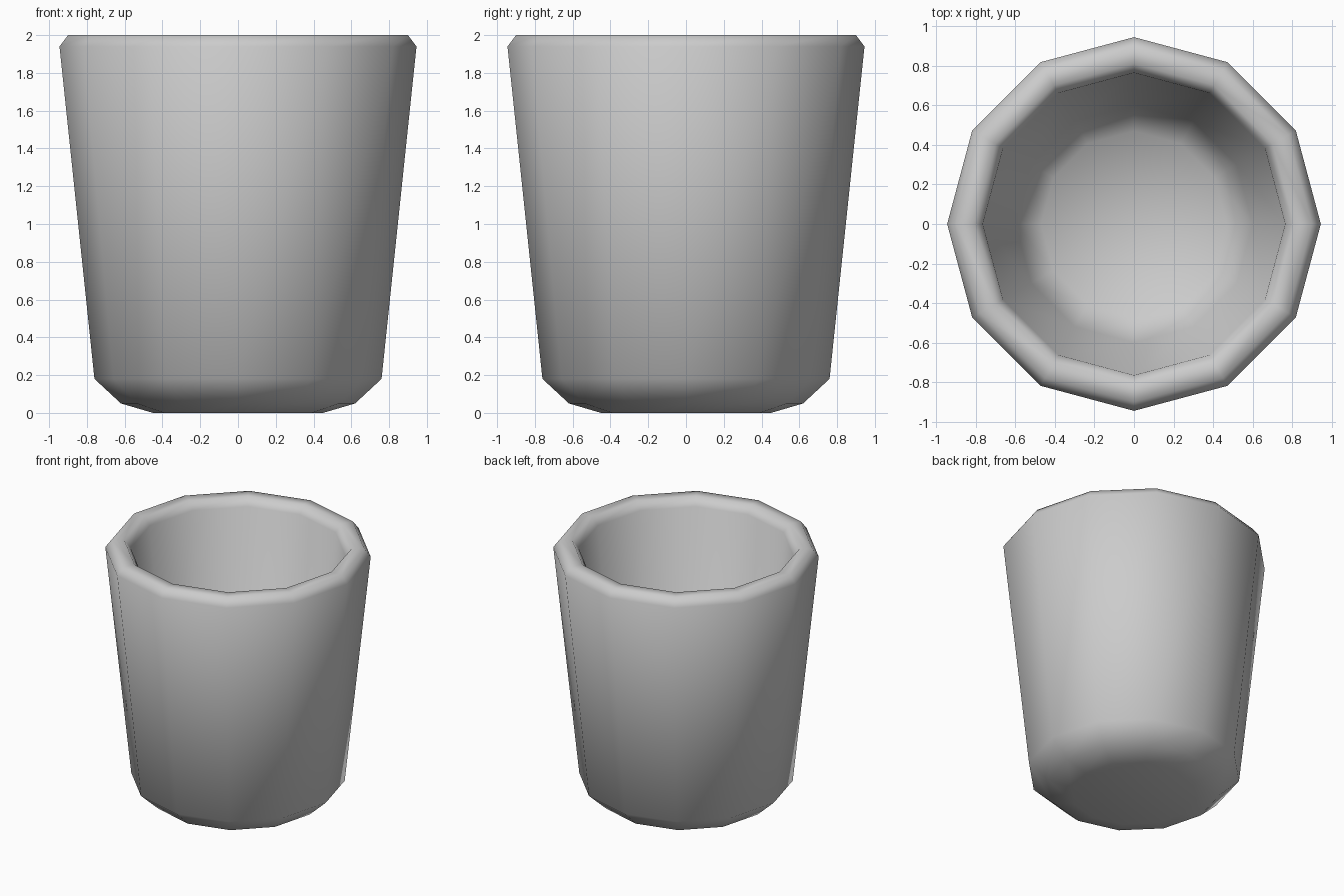
import bpy, bmesh
from math import cos, sin, pi

cube = bpy.data.objects.get("Cube")
if cube:
    bpy.data.objects.remove(cube, do_unlink=True)

# Plain grey glaze
grey = bpy.data.materials.new("grey")
grey.use_nodes = True
colour = (0.6, 0.6, 0.6, 1)
grey.diffuse_color = colour
grey.node_tree.nodes["Principled BSDF"].inputs["Base Color"].default_value = colour

SIDES = 12
# Radius and height: underside, outer wall, rim, inner wall, floor
profile = [(0.45, 0), (0.62, 0.05), (0.76, 0.18), (0.945, 1.94), (0.9, 2),
           (0.81, 2), (0.765, 1.94), (0.6, 0.34), (0.47, 0.21)]

bm = bmesh.new()
rings = [[bm.verts.new((r * cos(2 * pi * i / SIDES), r * sin(2 * pi * i / SIDES), z))
          for i in range(SIDES)] for r, z in profile]
for low, high in zip(rings, rings[1:]):
    for i in range(SIDES):
        j = (i + 1) % SIDES
        bm.faces.new((low[i], low[j], high[j], high[i]))

# Close the underside and the floor
for ring, z in ((rings[0], 0), (rings[-1], 0.19)):
    centre = bm.verts.new((0, 0, z))
    for i in range(SIDES):
        bm.faces.new((ring[i], ring[(i + 1) % SIDES], centre))
bmesh.ops.recalc_face_normals(bm, faces=bm.faces)
for face in bm.faces:
    face.smooth = True

mesh = bpy.data.meshes.new("cup")
bm.to_mesh(mesh)
bm.free()
mesh.materials.append(grey)
bpy.context.collection.objects.link(bpy.data.objects.new("cup", mesh))
